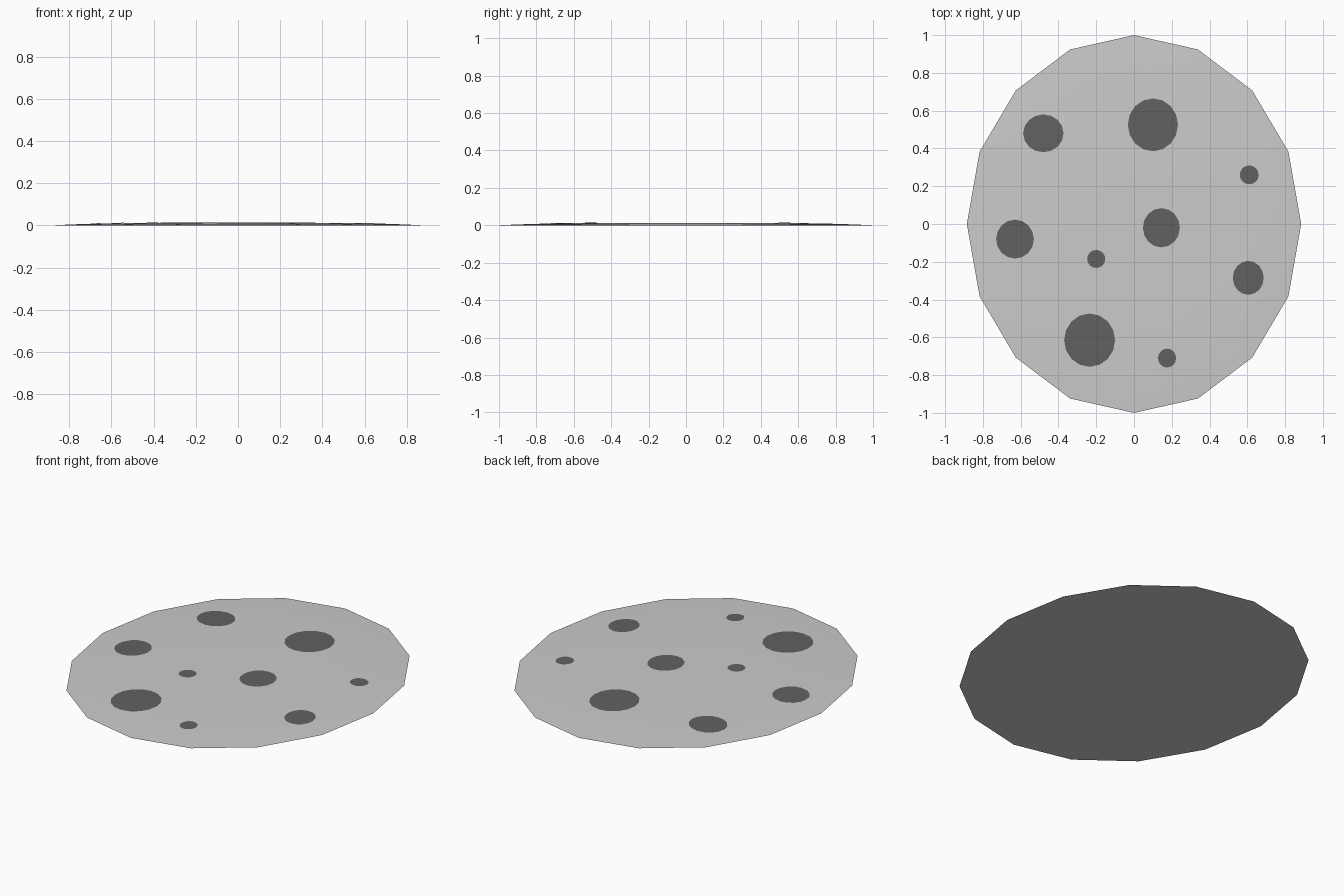
import bpy, bmesh, math

if "Cube" in bpy.data.objects:
    bpy.data.objects.remove(bpy.data.objects["Cube"])

RX, RY, H = 0.885, 1.0, 0.0135   # oval radii and dome height


def material(name, v):
    m = bpy.data.materials.new(name)
    m.diffuse_color = (v, v, v, 1)
    m.use_nodes = True
    m.node_tree.nodes["Principled BSDF"].inputs["Base Color"].default_value = m.diffuse_color
    return m


def dome(x, y):
    r = min(1.0, math.hypot(x / RX, y / RY))
    return H * (1 - r ** 4)


def oval_cap(name, cx, cy, rx, ry, sides, rings, height, mat, closed):
    """Concentric oval rings filled from the centre out, lifted by height(x, y)."""
    bm = bmesh.new()

    def vert(x, y):
        return bm.verts.new((x, y, height(x, y)))

    centre = vert(cx, cy)
    prev = None
    for r in rings:
        ring = [vert(cx + rx * r * math.cos(2 * math.pi * i / sides),
                     cy + ry * r * math.sin(2 * math.pi * i / sides)) for i in range(sides)]
        for i in range(sides):
            j = (i + 1) % sides
            if prev:
                bm.faces.new((prev[i], ring[i], ring[j], prev[j]))
            else:
                bm.faces.new((centre, ring[i], ring[j]))
        prev = ring
    if closed:
        bm.faces.new(prev[::-1])
    for f in bm.faces:
        f.smooth = not (closed and len(f.verts) > 4)
    if closed:
        for e in bm.edges:
            if any(len(f.verts) > 4 for f in e.link_faces):
                e.smooth = False
    me = bpy.data.meshes.new(name)
    bm.to_mesh(me)
    bm.free()
    me.materials.append(mat)
    ob = bpy.data.objects.new(name, me)
    bpy.context.collection.objects.link(ob)
    return ob


light = material("light_grey", 0.60)
dark = material("dark_grey", 0.12)

# Low sixteen-sided oval slab with a flat underside
oval_cap("slab", 0, 0, RX, RY, 16, (0.25, 0.5, 0.65, 0.8, 0.9, 1.0), dome, light, True)

# Round dark spots lying on the slab: x, y, x radius, y radius
spots = [
    (-0.48, 0.48, 0.107, 0.10), (0.10, 0.525, 0.133, 0.14), (0.61, 0.26, 0.05, 0.05),
    (-0.63, -0.08, 0.10, 0.103), (0.145, -0.02, 0.098, 0.104), (-0.20, -0.185, 0.048, 0.048),
    (0.605, -0.285, 0.082, 0.09), (-0.235, -0.615, 0.135, 0.141), (0.175, -0.71, 0.048, 0.05),
]
for n, (x, y, rx, ry) in enumerate(spots, 1):
    oval_cap(f"spot_{n}", x, y, rx, ry, 16, (0.33, 0.67, 1.0),
             lambda px, py: dome(px, py) + 0.0015, dark, False)
